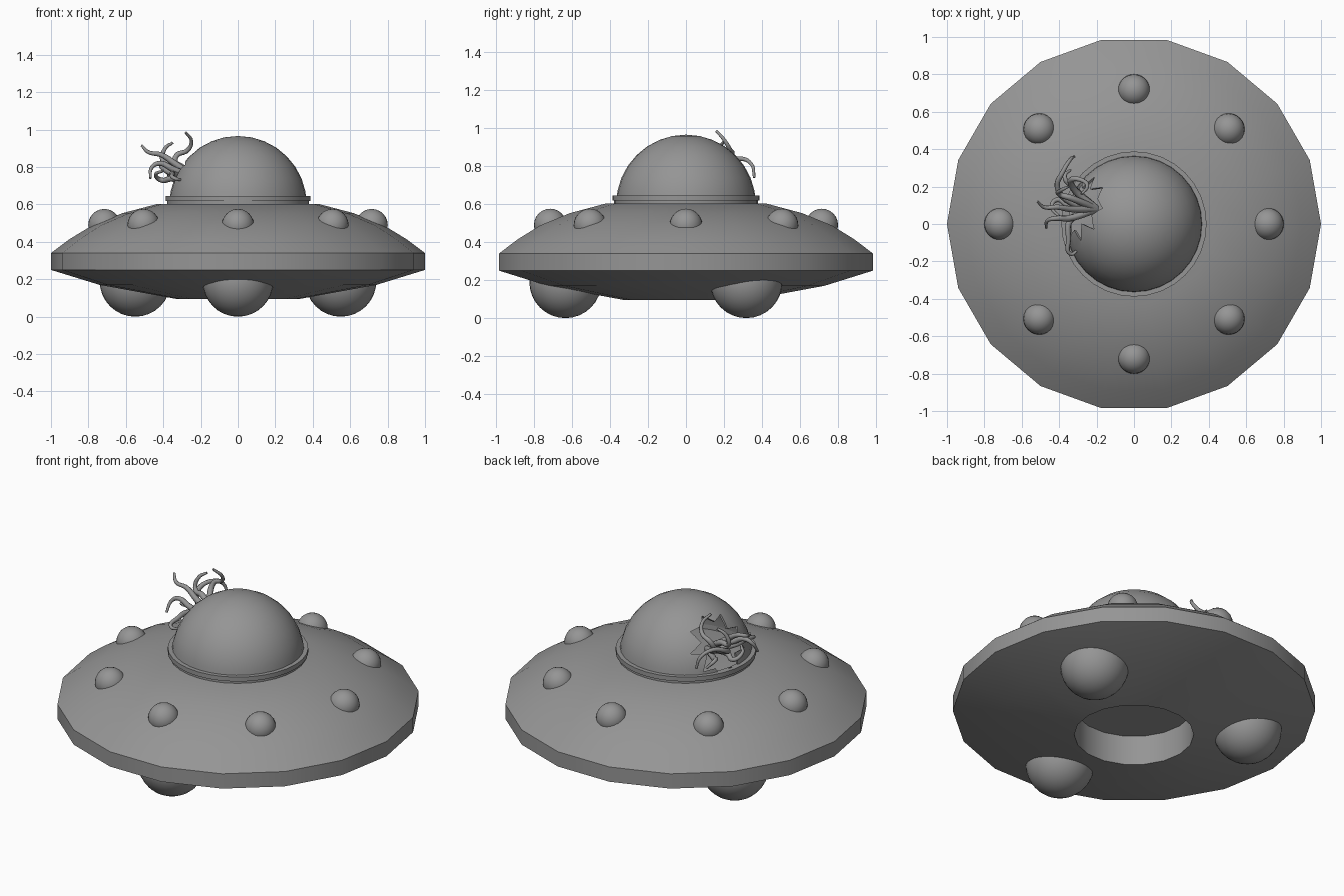
import bpy, bmesh
from math import sin, cos, pi, radians
from mathutils import Vector

old = bpy.data.objects.get("Cube")
if old:
    bpy.data.objects.remove(old, do_unlink=True)

grey = bpy.data.materials.new("hull grey")
grey.use_nodes = True
GREY = (0.3, 0.3, 0.3, 1)
grey.diffuse_color = GREY
grey.node_tree.nodes["Principled BSDF"].inputs["Base Color"].default_value = GREY


def add(name, data):
    obj = bpy.data.objects.new(name, data)
    bpy.context.collection.objects.link(obj)
    data.materials.append(grey)
    return obj


def add_mesh(name, bm):
    mesh = bpy.data.meshes.new(name)
    bm.to_mesh(mesh)
    bm.free()
    return add(name, mesh)


def smooth(obj, angle=40):
    bpy.ops.object.select_all(action='DESELECT')
    obj.select_set(True)
    bpy.context.view_layer.objects.active = obj
    bpy.ops.object.shade_smooth_by_angle(angle=radians(angle))


def lathe(name, profile, sides):
    """Revolve (radius, height) points about z; zero radius closes with a point."""
    bm = bmesh.new()
    rings = []
    for r, z in profile:
        n = sides if r > 0 else 1
        rings.append([bm.verts.new((r * cos(2 * pi * i / sides), r * sin(2 * pi * i / sides), z))
                      for i in range(n)])
    for a, b in zip(rings, rings[1:]):
        if len(a) == len(b) == 1:
            continue
        for i in range(sides):
            j = (i + 1) % sides
            quad = [a[i % len(a)], a[j % len(a)], b[j % len(b)], b[i % len(b)]]
            bm.faces.new(list(dict.fromkeys(quad)))
    bmesh.ops.remove_doubles(bm, verts=bm.verts, dist=0.0001)
    bmesh.ops.recalc_face_normals(bm, faces=bm.faces)
    obj = add_mesh(name, bm)
    smooth(obj)
    return obj


def ball(name, center, radius, segments):
    bm = bmesh.new()
    bmesh.ops.create_uvsphere(bm, u_segments=segments, v_segments=segments // 2, radius=radius)
    obj = add_mesh(name, bm)
    obj.location = center
    smooth(obj)


# Saucer body with a recessed hatch underneath
lathe("saucer_hull", [(0, 0.275), (0.33, 0.275), (0.33, 0.095), (0.74, 0.17), (1, 0.25), (1, 0.34),
                      (0.9, 0.415), (0.78, 0.488), (0.62, 0.553), (0.43, 0.603), (0, 0.605)], 18)

# Collar around the dome
lathe("dome_collar", [(0.35, 0.6), (0.38, 0.6), (0.38, 0.618), (0.388, 0.618),
                      (0.388, 0.645), (0.35, 0.645), (0.35, 0.6)], 32)

# Hollow dome shell
R, BASE = 0.368, 0.598
steps = 8
outer = [(R * cos(pi / 2 * i / steps), BASE + R * sin(pi / 2 * i / steps)) for i in range(steps)]
inner = [(r * 0.96, BASE + (z - BASE) * 0.96) for r, z in reversed(outer)]
dome = lathe("dome", outer + [(0, BASE + R), (0, BASE + R * 0.96)] + inner + [outer[0]], 32)

# Jagged star prism that breaks the dome open
aim = Vector((-0.78, 0.24, 0.48)).normalized()
turn = aim.to_track_quat('Z', 'Y')
bm = bmesh.new()
star = []
for i in range(18):
    r = 0.18 if i % 2 else 0.125 + 0.02 * sin(i * 2.3)
    a = 2 * pi * i / 18
    star.append(bm.verts.new((r * cos(a), r * sin(a), 0.15)))
face = bm.faces.new(star)
top = bmesh.ops.extrude_face_region(bm, geom=[face], use_keep_orig=True)["geom"]
bmesh.ops.translate(bm, vec=(0, 0, 0.4), verts=[v for v in top if isinstance(v, bmesh.types.BMVert)])
bmesh.ops.recalc_face_normals(bm, faces=bm.faces)
bmesh.ops.transform(bm, matrix=turn.to_matrix().to_4x4(), verts=bm.verts)
bmesh.ops.translate(bm, vec=(0, 0, BASE), verts=bm.verts)
cutter = add_mesh("hole_cutter", bm)
cutter.hide_render = True
cut = dome.modifiers.new("hole", 'BOOLEAN')
cut.operation = 'DIFFERENCE'
cut.solver = 'EXACT'
cut.object = cutter
bpy.context.view_layer.objects.active = dome
bpy.ops.object.modifier_apply(modifier="hole")
bpy.data.objects.remove(cutter, do_unlink=True)

# Lamps around the upper hull
for i in range(8):
    a = i * pi / 4
    ball("lamp_%d" % (i + 1), (0.715 * cos(a), 0.715 * sin(a), 0.49), 0.086, 24)

# Landing pods below
for i in range(3):
    a = -pi / 2 + i * 2 * pi / 3
    ball("landing_pod_%d" % (i + 1), (0.635 * cos(a), 0.635 * sin(a), 0.19), 0.19, 32)

# Tentacles reaching out of the broken dome
root = (-0.2, 0.08, 0.72)
paths = [
    [(-0.33, 0.2, 0.8), (-0.33, 0.24, 0.86), (-0.27, 0.23, 0.89), (-0.25, 0.2, 0.94), (-0.28, 0.16, 0.985)],
    [(-0.36, 0.13, 0.77), (-0.41, 0.2, 0.81), (-0.38, 0.28, 0.84), (-0.34, 0.345, 0.81), (-0.32, 0.36, 0.74)],
    [(-0.34, 0.08, 0.82), (-0.41, 0.09, 0.865), (-0.48, 0.09, 0.88), (-0.515, 0.12, 0.915)],
    [(-0.35, 0.03, 0.79), (-0.42, 0.03, 0.82), (-0.46, 0.02, 0.8), (-0.47, -0.02, 0.74)],
    [(-0.34, 0.02, 0.76), (-0.35, -0.08, 0.76), (-0.34, -0.16, 0.74), (-0.3, -0.14, 0.73)],
    [(-0.34, 0.14, 0.82), (-0.4, 0.16, 0.83), (-0.39, 0.18, 0.9), (-0.35, 0.2, 0.93)],
    [(-0.35, 0.1, 0.74), (-0.41, 0.13, 0.73), (-0.44, 0.09, 0.76), (-0.4, 0.04, 0.78)],
    [(-0.33, 0.2, 0.74), (-0.37, 0.25, 0.76), (-0.34, 0.29, 0.72)],
]
for n, path in enumerate(paths):
    curve = bpy.data.curves.new("tentacle", 'CURVE')
    curve.dimensions = '3D'
    curve.bevel_depth = 0.02
    curve.bevel_resolution = 2
    curve.resolution_u = 6
    curve.use_fill_caps = True
    spline = curve.splines.new('BEZIER')
    points = [root] + path
    spline.bezier_points.add(len(points) - 1)
    for i, (bp, co) in enumerate(zip(spline.bezier_points, points)):
        bp.co = co
        bp.handle_left_type = bp.handle_right_type = 'AUTO'
        bp.radius = 1 - 0.65 * i / (len(points) - 1)
    add("tentacle_%d" % (n + 1), curve)
